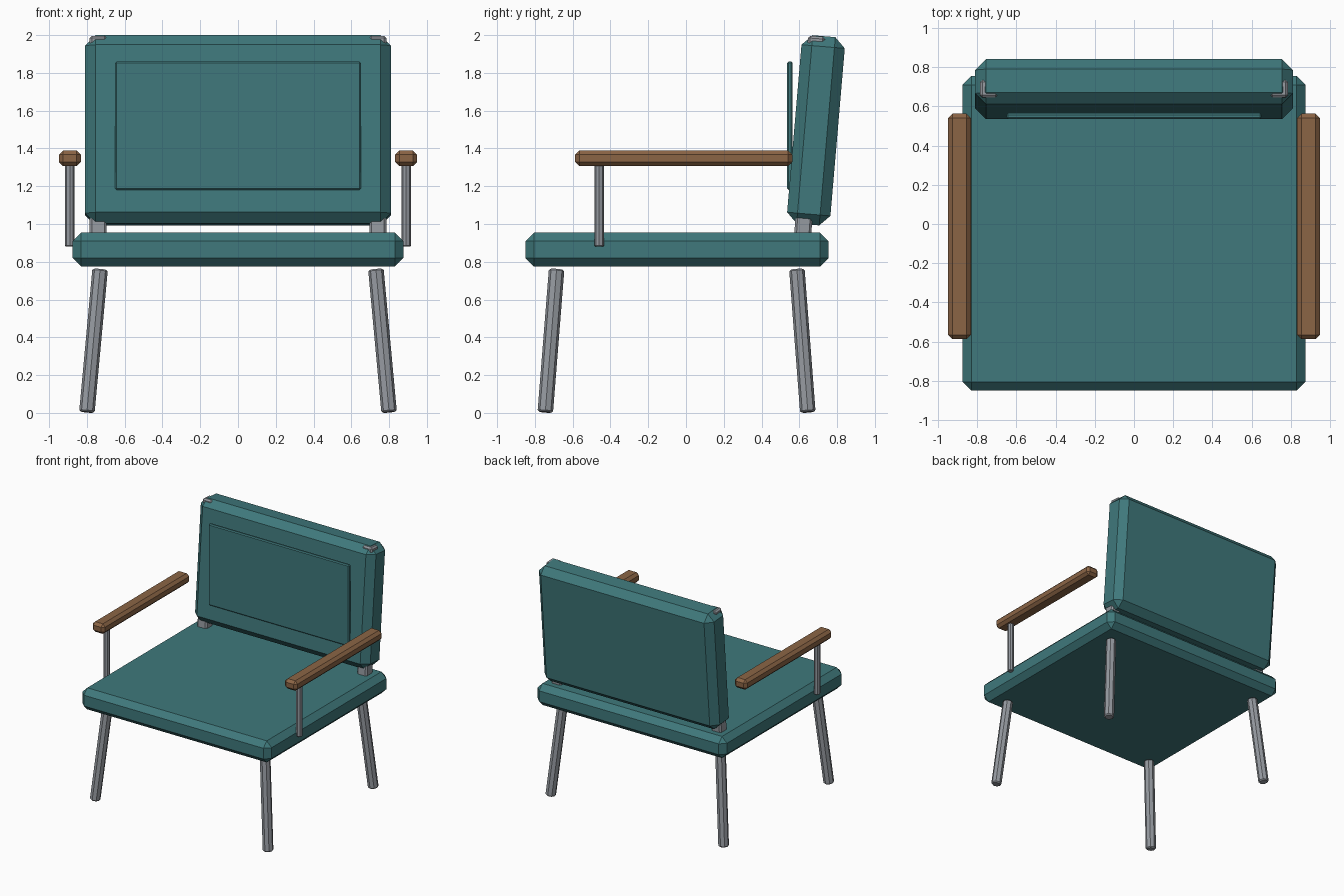
import bpy
from math import radians
from mathutils import Vector

if "Cube" in bpy.data.objects:
    bpy.data.objects.remove(bpy.data.objects["Cube"])


def material(name, color):
    m = bpy.data.materials.new(name)
    m.diffuse_color = color
    m.use_nodes = True
    m.node_tree.nodes["Principled BSDF"].inputs["Base Color"].default_value = m.diffuse_color
    return m


teal = material("teal_fabric", (0.05, 0.19, 0.20, 1))
wood = material("brown_wood", (0.26, 0.13, 0.06, 1))
metal = material("grey_metal", (0.30, 0.32, 0.35, 1))


def finish(ob, name, mat, bevel):
    ob.name = name
    ob.data.materials.append(mat)
    mod = ob.modifiers.new("chamfer", 'BEVEL')
    mod.width = bevel
    mod.segments = 1
    mod.limit_method = 'ANGLE'
    mod.angle_limit = radians(60)
    return ob


def box(name, center, size, bevel, mat, tilt=0):
    bpy.ops.mesh.primitive_cube_add(size=1, location=center)
    ob = bpy.context.object
    ob.scale = size
    bpy.ops.object.transform_apply(location=False, rotation=False, scale=True)
    ob.rotation_euler.x = radians(tilt)
    return finish(ob, name, mat, bevel)


def rod(name, a, b, radius, bevel, mat):
    a, b = Vector(a), Vector(b)
    d = b - a
    bpy.ops.mesh.primitive_cylinder_add(vertices=8, radius=radius, depth=d.length,
                                        location=(a + b) / 2)
    ob = bpy.context.object
    ob.rotation_mode = 'QUATERNION'
    ob.rotation_quaternion = Vector((0, 0, 1)).rotation_difference(d)
    return finish(ob, name, mat, bevel)


# Cushions
box("seat", (0, -0.048, 0.864), (1.75, 1.605, 0.18), 0.045, teal)
box("backrest", (0, 0.688, 1.496), (1.62, 0.23, 1.0), 0.055, teal, -4.9)
box("backrest_panel", (0, 0.55, 1.52), (1.30, 0.03, 0.68), 0.008, teal)

for side, s in (("left", -1), ("right", 1)):
    # Armrest with its single front post
    box(side + "_armrest", (s * 0.89, -0.012, 1.348), (0.115, 1.15, 0.084), 0.022, wood)
    rod(side + "_arm_post", (s * 0.89, -0.46, 0.88), (s * 0.89, -0.46, 1.33), 0.025, 0.005, metal)
    # Upright holding the backrest
    box(side + "_back_upright", (s * 0.74, 0.653, 1.445), (0.09, 0.09, 1.10), 0.012, metal, -4)
    # Splayed legs
    rod("front_leg_" + side, (s * 0.80, -0.745, 0.004), (s * 0.73, -0.685, 0.76), 0.041, 0.008, metal)
    rod("back_leg_" + side, (s * 0.80, 0.645, 0.004), (s * 0.73, 0.587, 0.76), 0.041, 0.008, metal)
